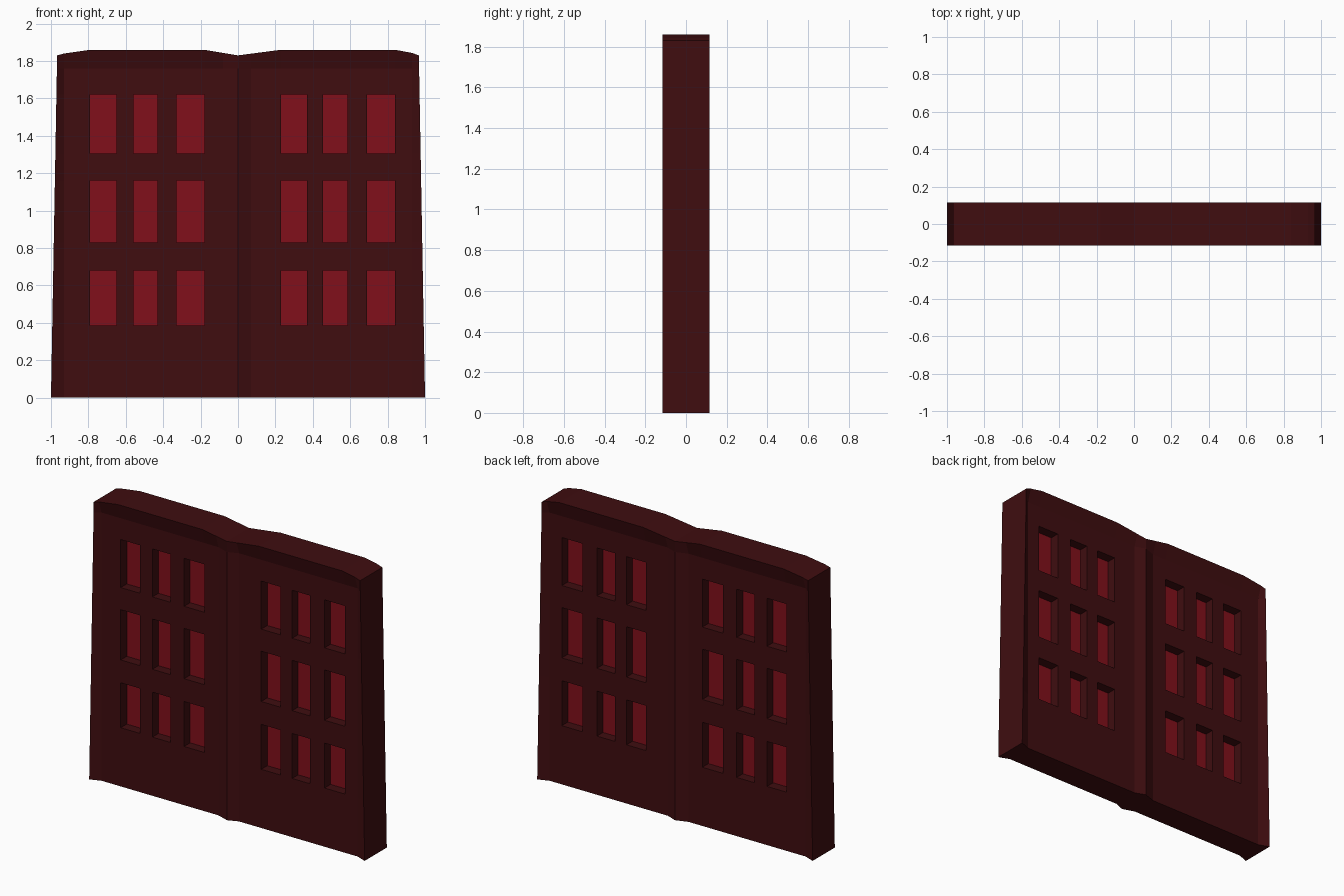
import bpy, bmesh

if "Cube" in bpy.data.objects:
    bpy.data.objects.remove(bpy.data.objects["Cube"])

DEPTH = 0.115      # half thickness at the raised borders
FIELD = 0.088      # half thickness of the sunken fields
PANE = 0.025       # half distance between the window panes

WIN_X = [(-0.79, -0.65), (-0.56, -0.43), (-0.33, -0.18),
         (0.23, 0.37), (0.455, 0.585), (0.69, 0.84)]
WIN_Z = [(0.385, 0.68), (0.83, 1.16), (1.305, 1.62)]
CREST = [(-1.0, 1.83), (-0.79, 1.86), (-0.18, 1.86), (0.0, 1.83),
         (0.23, 1.86), (0.84, 1.86), (1.0, 1.83)]

xs = sorted([-1.0, -0.93, -0.08, 0.0, 0.07, 0.93, 1.0] + [x for w in WIN_X for x in w])
zs = [0.0] + [z for w in WIN_Z for z in w] + [1.76, 1.86]
NX, NZ = len(xs), len(zs)


def material(name, color):
    m = bpy.data.materials.new(name)
    m.diffuse_color = (*color, 1.0)
    m.use_nodes = True
    m.node_tree.nodes["Principled BSDF"].inputs["Base Color"].default_value = m.diffuse_color
    return m


def finish(bm, name, mat):
    bmesh.ops.remove_doubles(bm, verts=bm.verts, dist=1e-5)
    me = bpy.data.meshes.new(name)
    bm.to_mesh(me)
    bm.free()
    me.materials.append(mat)
    ob = bpy.data.objects.new(name, me)
    bpy.context.collection.objects.link(ob)


def crest(x):
    for (x0, z0), (x1, z1) in zip(CREST, CREST[1:]):
        if x <= x1:
            return z0 + (z1 - z0) * (x - x0) / (x1 - x0)


def point(i, j, side):
    """Wall grid point: raised at the ends, the middle rib and the top."""
    x, z = xs[i], zs[j]
    raised = abs(x) == 1.0 or x == 0.0 or j == NZ - 1
    if j == NZ - 1:
        z = crest(x)
    if abs(x) == 1.0:
        x *= 1 - 0.033 * z / 1.83
    return (x, side * (DEPTH if raised else FIELD), z)


def face(bm, pts, flip=False):
    bm.faces.new([bm.verts.new(p) for p in (pts[::-1] if flip else pts)])


wall, panes = bmesh.new(), bmesh.new()

# front and back wall faces with window openings
for side in (-1, 1):
    flip = side > 0
    for i in range(NX - 1):
        for j in range(NZ - 1):
            c = [point(*ij, side) for ij in
                 ((i, j), (i + 1, j), (i + 1, j + 1), (i, j + 1))]
            if (xs[i], xs[i + 1]) in WIN_X and (zs[j], zs[j + 1]) in WIN_Z:
                inner = [(p[0], side * PANE, p[2]) for p in c]
                face(panes, inner, flip)
                for k in range(4):
                    n = (k + 1) % 4
                    face(wall, [c[k], c[n], inner[n], inner[k]], flip)
            else:
                face(wall, c, flip)

# underside and crest
for i in range(NX - 1):
    for j, flip in ((0, True), (NZ - 1, False)):
        face(wall, [point(i, j, -1), point(i + 1, j, -1),
                    point(i + 1, j, 1), point(i, j, 1)], flip)

# end faces
for j in range(NZ - 1):
    for i, flip in ((0, True), (NX - 1, False)):
        face(wall, [point(i, j, -1), point(i, j, 1),
                    point(i, j + 1, 1), point(i, j + 1, -1)], flip)

finish(wall, "wall", material("dark_red", (0.05, 0.004, 0.005)))
finish(panes, "window_panes", material("bright_red", (0.22, 0.005, 0.011)))
